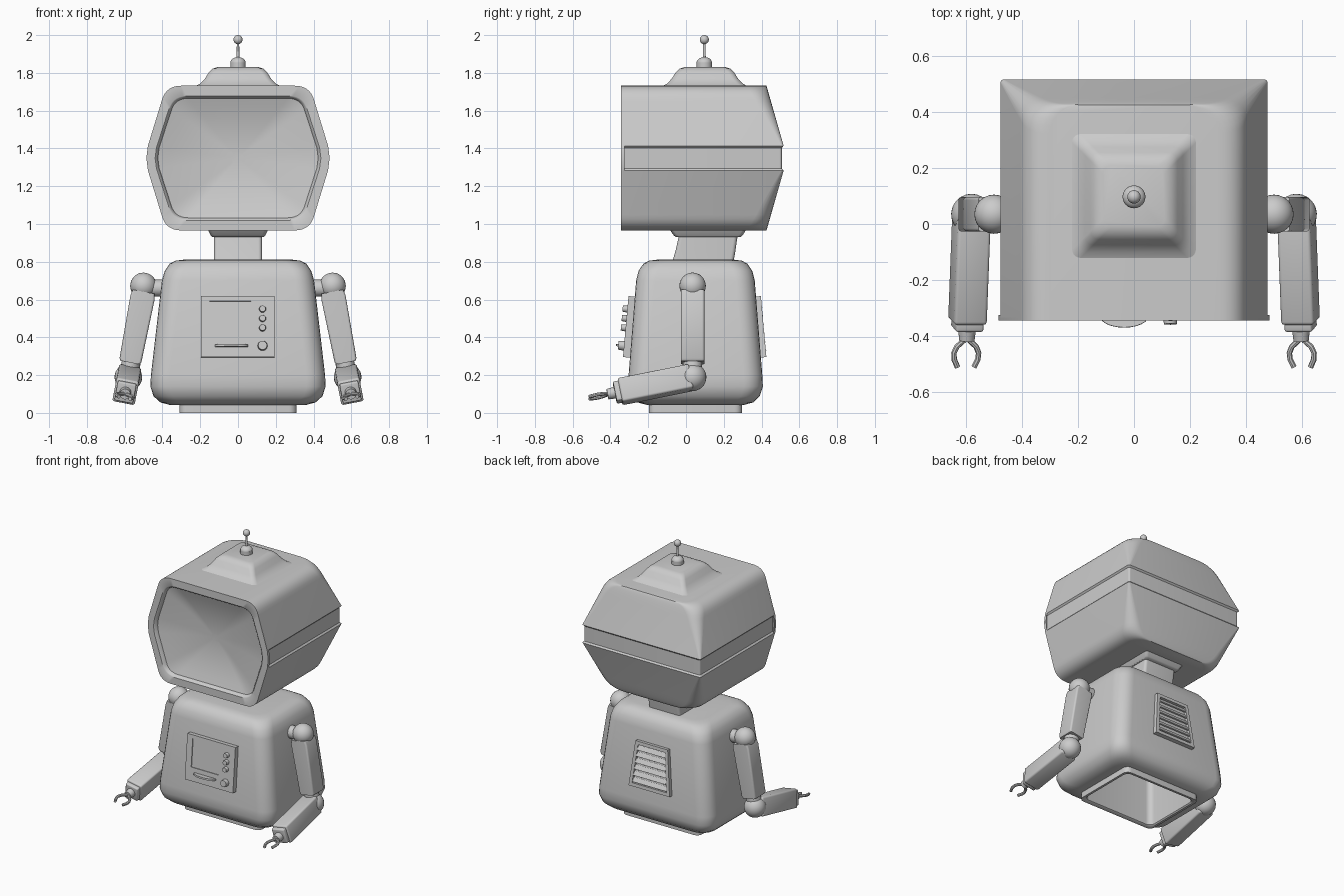
import bpy, bmesh, math
from mathutils import Matrix, Vector

cube = bpy.data.objects.get("Cube")
if cube:
    bpy.data.objects.remove(cube, do_unlink=True)

grey = bpy.data.materials.new("plain_grey")
grey.use_nodes = True
grey.diffuse_color = (0.6, 0.6, 0.6, 1)
grey.node_tree.nodes["Principled BSDF"].inputs["Base Color"].default_value = (0.6, 0.6, 0.6, 1)
parts = []


def T(x, y, z):
    return Matrix.Translation((x, y, z))


def R(angle, axis):
    return Matrix.Rotation(angle, 4, axis)


def finish(name, bm, m=Matrix()):
    bmesh.ops.recalc_face_normals(bm, faces=bm.faces)
    me = bpy.data.meshes.new(name)
    bm.to_mesh(me)
    bm.free()
    me.materials.append(grey)
    ob = bpy.data.objects.new(name, me)
    ob.matrix_world = m
    bpy.context.collection.objects.link(ob)
    parts.append(ob)


def loft(name, rings, m=Matrix(), closed=True, caps=(True, True)):
    """Skin a list of rings that share one point count."""
    bm = bmesh.new()
    rows = [[bm.verts.new(p) for p in ring] for ring in rings]
    n = len(rows[0])
    for a, b in zip(rows, rows[1:]):
        for i in range(n if closed else n - 1):
            j = (i + 1) % n
            bm.faces.new((a[i], a[j], b[j], b[i]))
    for row, cap in ((rows[0], caps[0]), (rows[-1], caps[1])):
        if cap:
            bm.faces.new(row)
    finish(name, bm, m)


def box(name, size, m, bevel=0.0):
    bm = bmesh.new()
    bmesh.ops.create_cube(bm, size=1, matrix=Matrix.Diagonal((*size, 1)))
    if bevel:
        bmesh.ops.bevel(bm, geom=bm.edges[:], offset=bevel, segments=3, profile=0.5, affect='EDGES')
    finish(name, bm, m)


def cylinder(name, r1, r2, depth, m):
    bm = bmesh.new()
    bmesh.ops.create_cone(bm, cap_ends=True, segments=24, radius1=r1, radius2=r2, depth=depth)
    finish(name, bm, m)


def ball(name, r, m):
    bm = bmesh.new()
    bmesh.ops.create_uvsphere(bm, u_segments=24, v_segments=16, radius=r)
    finish(name, bm, m)


def round_rect(hx, y0, y1, r, z, steps=6):
    pts = []
    for k, (sx, cy) in enumerate(((1, y1 - r), (-1, y1 - r), (-1, y0 + r), (1, y0 + r))):
        for i in range(steps + 1):
            a = (k + i / steps) * math.pi / 2
            pts.append((sx * (hx - r) + r * math.cos(a), cy + r * math.sin(a), z))
    return pts


# Head outline: one quarter, sides pointed, corners rounded
quarter = [(0.485, 0), (0.477, 0.065), (0.405, 0.30)]
for i in range(1, 8):
    t = i / 7
    p = Vector((0.405, 0.30)) * (1 - t) ** 2 + Vector((0.385, 0.383)) * 2 * t * (1 - t) + Vector((0.30, 0.383)) * t * t
    quarter.append((p.x, p.y))
outline = (quarter + [(-x, z) for x, z in reversed(quarter)]
           + [(-x, -z) for x, z in quarter[1:]] + [(x, -z) for x, z in reversed(quarter[1:])])
HEAD_Z = 1.349


def head_ring(w, dz, inset=0.0):
    """Plan of the head at one height, open at the front."""
    f = max(0, (abs(dz) - 0.065) / 0.315)
    back = 0.517 - 0.09 * f - inset
    r = 0.012 + 0.09 * f
    w -= inset
    arc = [(w - r + r * math.cos(i * math.pi / 12), back - r + r * math.sin(i * math.pi / 12)) for i in range(7)]
    half = [(w, -0.335)] + arc
    return [(x, y, HEAD_Z + dz) for x, y in half + [(-x, y) for x, y in reversed(half)]]


# Head shell with a shallow groove around the sides and back
upper = [head_ring(0.477, 0.054, 0.01)] + [head_ring(w, dz) for w, dz in quarter[1:]]
lower = [head_ring(0.477, -0.054, 0.01)] + [head_ring(w, -dz) for w, dz in quarter[1:]]
loft("head_shell", lower[::-1] + upper, closed=False)


def front_ring(sx, sz, y):
    return [(x * sx, y, HEAD_Z + z * sz) for x, z in outline]


# Bezel with a softened inner lip, and a slightly concave screen
loft("face_bezel", [front_ring(1, 1, -0.325), front_ring(1, 1, -0.345), front_ring(0.905, 0.86, -0.345),
                    front_ring(0.89, 0.842, -0.339), front_ring(0.875, 0.825, -0.318)], caps=(False, False))
loft("face_screen", [front_ring(s * 0.875, s * 0.825, -0.318 + 0.06 * (1 - s * s))
                     for s in (1, 0.85, 0.65, 0.45, 0.25, 0.08)], caps=(False, True))

# Flared cap and antenna
loft("head_cap", [round_rect(h, 0.1 - h, 0.1 + h, 0.03, z) for h, z in
                  ((0.225, 1.73), (0.2, 1.743), (0.175, 1.77), (0.155, 1.802), (0.135, 1.822), (0.11, 1.83))])
cylinder("antenna_base", 0.041, 0.041, 0.03, T(0, 0.097, 1.84))
ball("antenna_dome", 0.041, T(0, 0.097, 1.853) @ Matrix.Diagonal((1, 1, 0.75, 1)))
cylinder("antenna_rod", 0.008, 0.006, 0.11, T(0, 0.097, 1.92))
ball("antenna_tip", 0.024, T(0, 0.097, 1.976))

# Neck and collar
loft("neck", [round_rect(0.127, a, b, 0.02, z) for a, b, z in
              ((-0.075, 0.25, 0.79), (-0.055, 0.262, 0.86), (-0.035, 0.275, 0.95))])
loft("neck_collar", [round_rect(h, a, b, 0.02, z) for h, a, b, z in
                     ((0.138, -0.055, 0.29, 0.932), (0.145, -0.065, 0.3, 0.94), (0.16, -0.088, 0.32, 0.972))])

# Body with a deep hollow foot
body = ((0.28, 0.215, 0.4), (0.285, 0.22, 0.008), (0.293, 0.23, 0), (0.31, 0.247, 0), (0.31, 0.247, 0.042),
        (0.36, 0.255, 0.042), (0.41, 0.305, 0.055), (0.447, 0.34, 0.088), (0.464, 0.357, 0.14), (0.461, 0.354, 0.2),
        (0.403, 0.314, 0.7), (0.388, 0.301, 0.752), (0.362, 0.275, 0.79), (0.33, 0.245, 0.806), (0.29, 0.205, 0.811))
loft("body", [round_rect(hx, 0.05 - hy, 0.05 + hy, 0.04 if hx < 0.32 and z < 0.5 else 0.1, z) for hx, hy, z in body])


def quad(x0, x1, z0, z1, y, flare=0.0):
    return [(x0 - flare, y, z0), (x1 + flare, y, z0), (x1, y, z1), (x0, y, z1)]


# Front control panel with a shallow display, knobs and a tray
panel = T(0, -0.319, 0.457) @ R(-0.09, 'X')
outer = (-0.195, 0.192, -0.162, 0.162)
display = (-0.15, 0.07, -0.065, 0.135)
loft("control_panel", [quad(*outer, 0.05), quad(*outer, 0), quad(*display, 0), quad(*display, 0.006)], panel)
for z in (0.093, 0.043, -0.007):
    cylinder("small_knob", 0.019, 0.016, 0.03, panel @ T(0.13, -0.01, z) @ R(math.pi / 2, 'X'))
cylinder("large_knob", 0.027, 0.023, 0.04, panel @ T(0.13, -0.01, -0.102) @ R(math.pi / 2, 'X'))
cylinder("panel_tray", 1, 1, 0.012, panel @ T(-0.035, 0, -0.102) @ Matrix.Diagonal((0.087, 0.042, 1, 1)))

# Back vent with slats
vent = T(0, 0.411, 0.457) @ R(0.09, 'X')
loft("vent_frame", [quad(-0.13, 0.13, -0.162, 0.162, y, 0.035) for y in (-0.04, 0)]
     + [quad(-0.108, 0.108, -0.138, 0.138, y, 0.03) for y in (0, -0.02)], vent)
for i in range(6):
    z = -0.115 + i * 0.046
    box("vent_slat", (0.245 - 0.2 * z, 0.008, 0.034), vent @ T(0, -0.008, z) @ R(0.45, 'X'))


def claw_finger(m, s):
    cu = bpy.data.curves.new("claw_path", 'CURVE')
    cu.dimensions = '3D'
    cu.bevel_depth, cu.bevel_resolution, cu.use_fill_caps = 0.01, 2, True
    sp = cu.splines.new('POLY')
    path = ((0.008, 0.01), (0.035, -0.015), (0.045, -0.038), (0.043, -0.062), (0.03, -0.09))
    sp.points.add(len(path) - 1)
    for p, (x, y) in zip(sp.points, path):
        p.co = (s * x, y, 0, 1)
    ob = bpy.data.objects.new("claw_path", cu)
    bm = bmesh.new()
    bm.from_mesh(ob.to_mesh())
    ob.to_mesh_clear()
    bpy.data.objects.remove(ob)
    bpy.data.curves.remove(cu)
    finish("claw_finger", bm, m)


# Arms, tilted outwards with the forearms reaching forward
for side, s in (("left", 1), ("right", -1)):
    arm = T(s * 0.488, 0.035, 0.67) @ R(-s * 0.19, 'Y')
    cylinder(side + "_shoulder_axle", 0.045, 0.045, 0.16, T(s * 0.43, 0.035, 0.66) @ R(math.pi / 2, 'Y'))
    ball(side + "_shoulder", 0.07, arm @ T(s * 0.013, 0, 0))
    loft(side + "_upper_arm", [round_rect(hx, -0.062, 0.062, 0.012, z) for hx, z in
                               ((0.05, -0.412), (0.059, -0.4), (0.065, -0.06), (0.058, -0.03))],
         arm @ T(s * 0.006, 0, 0))
    cylinder(side + "_elbow_collar", 0.05, 0.05, 0.04, arm @ T(0, 0, -0.42))
    fore = arm @ T(0, 0, -0.49) @ R(0.2, 'X')
    ball(side + "_elbow", 0.073, fore)
    box(side + "_forearm", (0.12, 0.385, 0.13), fore @ T(0, -0.2, 0), 0.012)
    box(side + "_cuff", (0.1, 0.04, 0.105), fore @ T(0, -0.4, 0), 0.008)
    cylinder(side + "_wrist", 0.032, 0.028, 0.05, fore @ T(0, -0.435, 0) @ R(math.pi / 2, 'X'))
    for f in (1, -1):
        claw_finger(fore @ T(0, -0.468, 0), f)

# Smooth shading with sharp edges kept
bpy.ops.object.select_all(action='DESELECT')
for ob in parts:
    ob.select_set(True)
bpy.context.view_layer.objects.active = parts[0]
bpy.ops.object.shade_smooth_by_angle(angle=math.radians(38))
